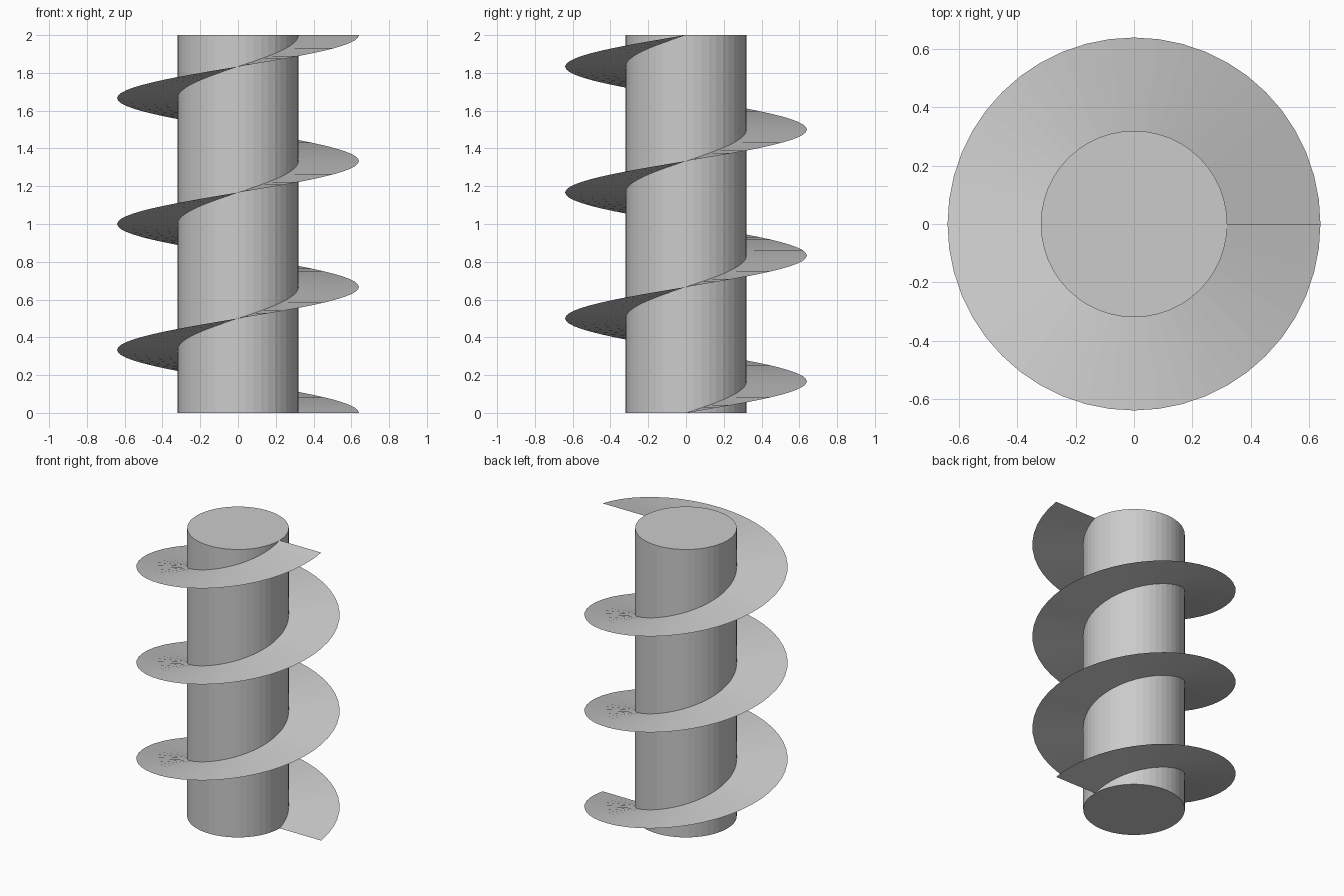
import bpy, bmesh
from math import cos, sin, tau

if "Cube" in bpy.data.objects:
    bpy.data.objects.remove(bpy.data.objects["Cube"])

HEIGHT, TURNS, STEPS = 2.0, 3, 48
R_SHAFT, R_BLADE = 0.32, 0.64

# Central shaft: capped cylinder
bpy.ops.mesh.primitive_cylinder_add(vertices=48, radius=R_SHAFT, depth=HEIGHT,
                                    location=(0, 0, HEIGHT / 2))
bpy.context.object.name = "shaft"

# Spiral blade: thin helicoid rising counter-clockwise from +x
bm = bmesh.new()
previous = None
for i in range(TURNS * STEPS + 1):
    a = tau * i / STEPS
    z = HEIGHT * i / (TURNS * STEPS)
    pair = [bm.verts.new((r * cos(a), r * sin(a), z)) for r in (R_SHAFT, R_BLADE)]
    if previous:
        bm.faces.new((previous[0], previous[1], pair[1], pair[0]))
    previous = pair
mesh = bpy.data.meshes.new("spiral_blade")
bm.to_mesh(mesh)
bm.free()
blade = bpy.data.objects.new("spiral_blade", mesh)
bpy.context.collection.objects.link(blade)
